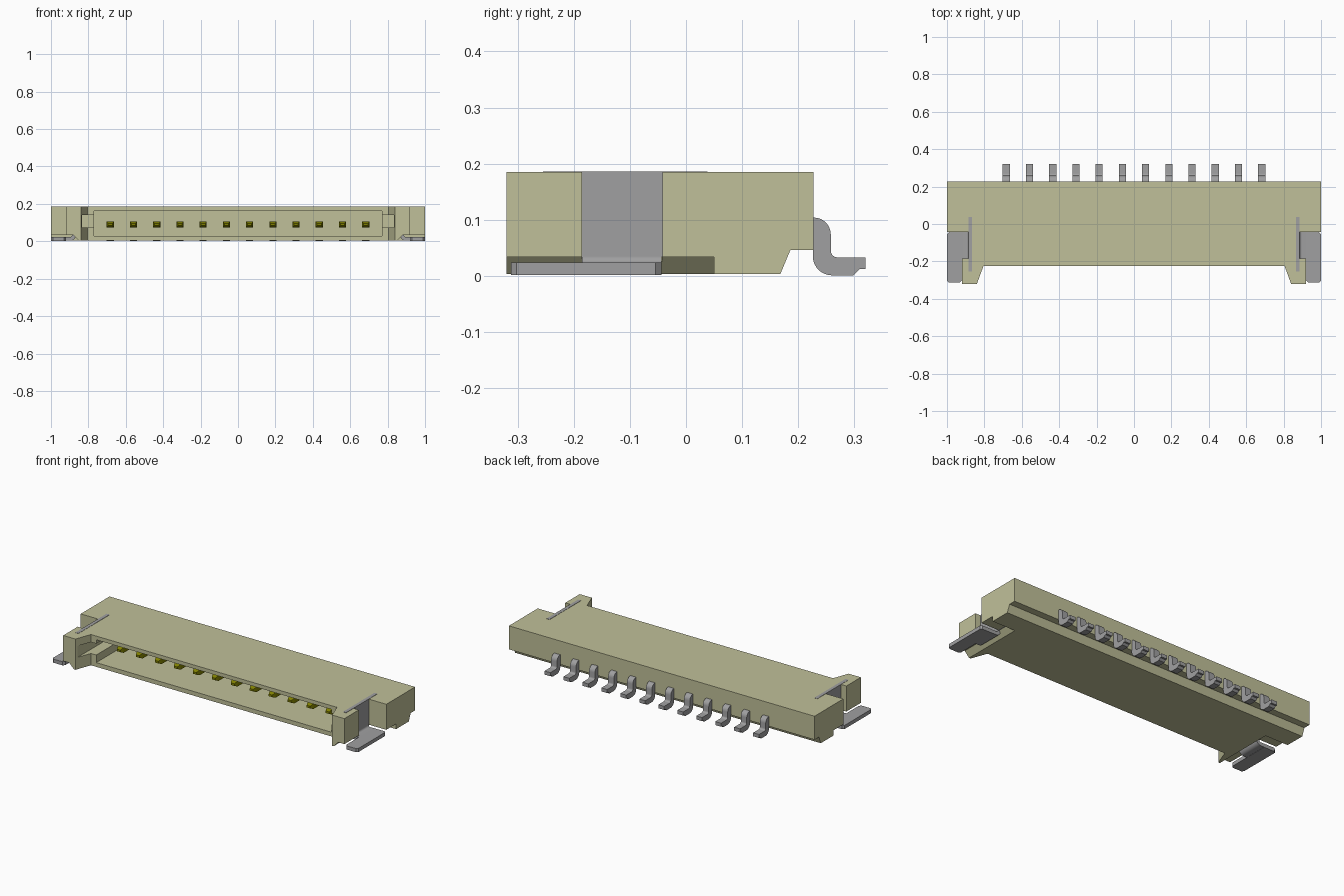
import bpy, bmesh, math

cube = bpy.data.objects.get("Cube")
if cube:
    bpy.data.objects.remove(cube, do_unlink=True)


def material(name, rgb, metallic=0.0):
    m = bpy.data.materials.new(name)
    m.use_nodes = True
    m.diffuse_color = (*rgb, 1)
    m.node_tree.nodes["Principled BSDF"].inputs["Base Color"].default_value = (*rgb, 1)
    return m


BEIGE = material("beige plastic", (0.53, 0.53, 0.32))
GREY = material("tin grey", (0.35, 0.35, 0.355))
GOLD = material("olive gold", (0.22, 0.22, 0.0))


def prism(name, pts, axis, lo, hi, mat):
    """Extrude a 2D outline along an axis: X uses (y, z), Y uses (x, z), Z uses (x, y)."""
    place = {"X": lambda p, d: (d, p[0], p[1]),
             "Y": lambda p, d: (p[0], d, p[1]),
             "Z": lambda p, d: (p[0], p[1], d)}[axis]
    bm = bmesh.new()
    a = [bm.verts.new(place(p, lo)) for p in pts]
    b = [bm.verts.new(place(p, hi)) for p in pts]
    bm.faces.new(a)
    bm.faces.new(b)
    n = len(pts)
    for i in range(n):
        j = (i + 1) % n
        bm.faces.new((a[i], a[j], b[j], b[i]))
    bmesh.ops.recalc_face_normals(bm, faces=bm.faces)
    me = bpy.data.meshes.new(name)
    bm.to_mesh(me)
    bm.free()
    me.materials.append(mat)
    ob = bpy.data.objects.new(name, me)
    bpy.context.collection.objects.link(ob)
    return ob


def box(name, x0, x1, y0, y1, z0, z1, mat):
    return prism(name, [(x0, y0), (x1, y0), (x1, y1), (x0, y1)], "Z", z0, z1, mat)


def arc(cx, cz, r, a0, a1, n=7):
    return [(cx + r * math.cos(math.radians(a0 + (a1 - a0) * i / n)),
             cz + r * math.sin(math.radians(a0 + (a1 - a0) * i / n))) for i in range(n + 1)]


def activate(ob):
    bpy.ops.object.select_all(action="DESELECT")
    ob.select_set(True)
    bpy.context.view_layer.objects.active = ob


def cut(ob, cutter):
    mod = ob.modifiers.new("cut", "BOOLEAN")
    mod.operation = "DIFFERENCE"
    mod.solver = "EXACT"
    mod.object = cutter
    activate(ob)
    bpy.ops.object.modifier_apply(modifier=mod.name)
    bpy.data.objects.remove(cutter, do_unlink=True)


def smooth(ob):
    activate(ob)
    bpy.ops.object.shade_smooth_by_angle(angle=math.radians(30))


# Housing: plan outline with two front ears and side notches
half = [(0.805, -0.225), (0.84, -0.32), (0.92, -0.32), (0.92, -0.185),
        (0.872, -0.185), (0.872, -0.042), (1.0, -0.042), (1.0, 0.227)]
outline = half + [(-x, y) for x, y in reversed(half)]
housing = prism("housing", outline, "Z", 0.003, 0.185, BEIGE)

# Mating cavity with a guide slot at each end
cut(housing, box("cavity_cutter", -0.77, 0.77, -0.5, 0.10, 0.028, 0.163, BEIGE))
cut(housing, box("slot_cutter", -0.835, 0.835, -0.5, -0.05, 0.073, 0.14, BEIGE))
# Chamfered relief under the rear edge
cut(housing, prism("rear_cutter", [(0.163, -0.007), (0.168, 0.003), (0.186, 0.046),
                                   (0.3, 0.046), (0.3, -0.007)], "X", -1.2, 1.2, BEIGE))
# Recesses above the solder tabs
for s in (-1, 1):
    pts = [(0.845, -0.01), (0.85, 0.003), (0.88, 0.034), (1.1, 0.034), (1.1, -0.01)]
    cut(housing, prism("tab_cutter", [(s * x, z) for x, z in pts], "Y", -0.5, 0.05, BEIGE))

# Solder tabs: upright blade, bend and flat foot on each side
bend = ([(0.866, 0.06)] + arc(0.898, 0.035, 0.032, 180, 270) + [(0.95, 0.003), (0.95, 0.023)]
        + arc(0.898, 0.035, 0.012, 270, 180) + [(0.886, 0.06)])
foot = [(0.92, -0.30), (0.93, -0.312), (0.99, -0.312), (1.0, -0.302), (1.0, -0.054),
        (0.99, -0.044), (0.92, -0.044)]
for s, side in ((1, "left"), (-1, "right")):
    xs = sorted((s * 0.866, s * 0.886))
    box(side + "_blade", *xs, -0.255, 0.038, 0.034, 0.1865, GREY)
    smooth(prism(side + "_tab_bend", [(s * x, z) for x, z in bend], "Y", -0.185, -0.044, GREY))
    prism(side + "_tab_foot", [(s * x, y) for x, y in foot], "Z", 0.002, 0.0235, GREY)

# Contacts: gull-wing tail behind, tapered pin inside the cavity
tail = ([(0.20, 0.104), (0.226, 0.104)] + arc(0.228, 0.074, 0.030, 90, 0)
        + arc(0.270, 0.045, 0.012, 180, 270)
        + [(0.32, 0.033), (0.32, 0.012), (0.309, 0.012), (0.298, 0.001)]
        + arc(0.260, 0.035, 0.034, 270, 180) + [(0.226, 0.071), (0.20, 0.071)])
for i in range(12):
    x = -0.683 + i * 1.366 / 11
    smooth(prism(f"contact_tail_{i + 1}", tail, "X", x - 0.019, x + 0.019, GREY))
    pin = box(f"contact_pin_{i + 1}", x - 0.019, x + 0.019, -0.12, 0.12, 0.074, 0.105, GOLD)
    bm = bmesh.new()
    bm.from_mesh(pin.data)
    tip = min(bm.faces, key=lambda f: f.calc_center_median().y)
    tip = bmesh.ops.extrude_discrete_faces(bm, faces=[tip])["faces"][0]
    for v in tip.verts:
        v.co.x = x + (v.co.x - x) * 0.6
        v.co.z = 0.0895 + (v.co.z - 0.0895) * 0.4
        v.co.y = -0.14
    bm.to_mesh(pin.data)
    bm.free()
